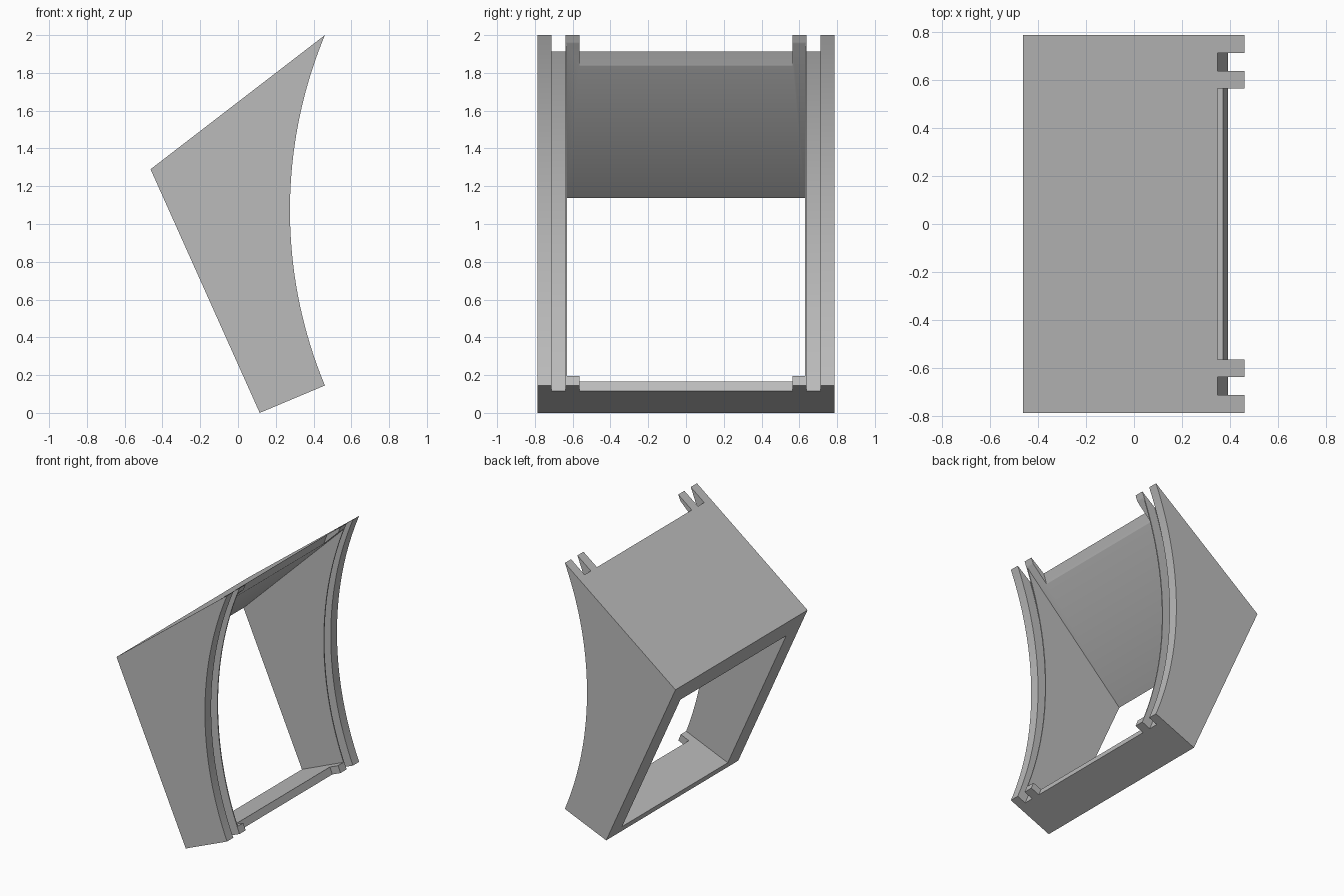
import bpy, bmesh, math

cube = bpy.data.objects.get("Cube")
if cube:
    bpy.data.objects.remove(cube, do_unlink=True)

CX, CZ = 2.692, 1.0725            # centre of the concave front curve
R_FACE, R_SLOT = 2.417, 2.491     # front edge and slot floor radii

grey = bpy.data.materials.new("plain grey")
grey.use_nodes = True
colour = (0.5, 0.5, 0.5, 1)
grey.diffuse_color = colour
grey.node_tree.nodes["Principled BSDF"].inputs["Base Color"].default_value = colour


def arc(radius, half, steps=48):
    """Points of the concave curve, from bottom to top."""
    angles = [half * (2 * i / steps - 1) for i in range(steps + 1)]
    return [(CX - radius * math.cos(a), CZ + radius * math.sin(a)) for a in angles]


def prism(name, profile, y0, y1):
    """Extrude an x-z profile between two y positions."""
    bm = bmesh.new()
    face = bm.faces.new([bm.verts.new((x, y0, z)) for x, z in profile])
    made = bmesh.ops.extrude_face_region(bm, geom=[face])["geom"]
    verts = [g for g in made if isinstance(g, bmesh.types.BMVert)]
    bmesh.ops.translate(bm, verts=verts, vec=(0, y1 - y0, 0))
    bmesh.ops.recalc_face_normals(bm, faces=bm.faces)
    mesh = bpy.data.meshes.new(name)
    bm.to_mesh(mesh)
    bm.free()
    mesh.materials.append(grey)
    obj = bpy.data.objects.new(name, mesh)
    bpy.context.collection.objects.link(obj)
    return obj


def cut(body, cutter):
    cutter.hide_render = True
    bpy.context.view_layer.objects.active = body
    mod = body.modifiers.new("cut", "BOOLEAN")
    mod.operation, mod.solver, mod.object = "DIFFERENCE", "EXACT", cutter
    bpy.ops.object.modifier_apply(modifier=mod.name)
    bpy.data.objects.remove(cutter, do_unlink=True)


# Solid wedge with a concave front
half = math.asin(0.9275 / R_FACE)
frame = prism("frame", arc(R_FACE, half) + [(-0.463, 1.29), (0.115, 0)], -0.787, 0.787)

# Open middle, leaving two side walls, a tapering top plate and a thin floor
hollow = [(-0.608, 0.93), (0.539, 2.05), (0.6, 0.263), (-0.1, -0.031)]
cut(frame, prism("hollow_cutter", hollow, -0.63, 0.63))

# Curved slots in both side walls, and plates set back between the end tabs
slot = arc(R_SLOT, 0.5)
for y0, y1 in ((-0.713, -0.638), (-0.565, 0.565), (0.638, 0.713)):
    cut(frame, prism("slot_cutter", slot, y0, y1))

# Smooth curves, sharp edges
bpy.ops.object.select_all(action="DESELECT")
frame.select_set(True)
bpy.context.view_layer.objects.active = frame
bpy.ops.object.shade_smooth_by_angle(angle=math.radians(30))
